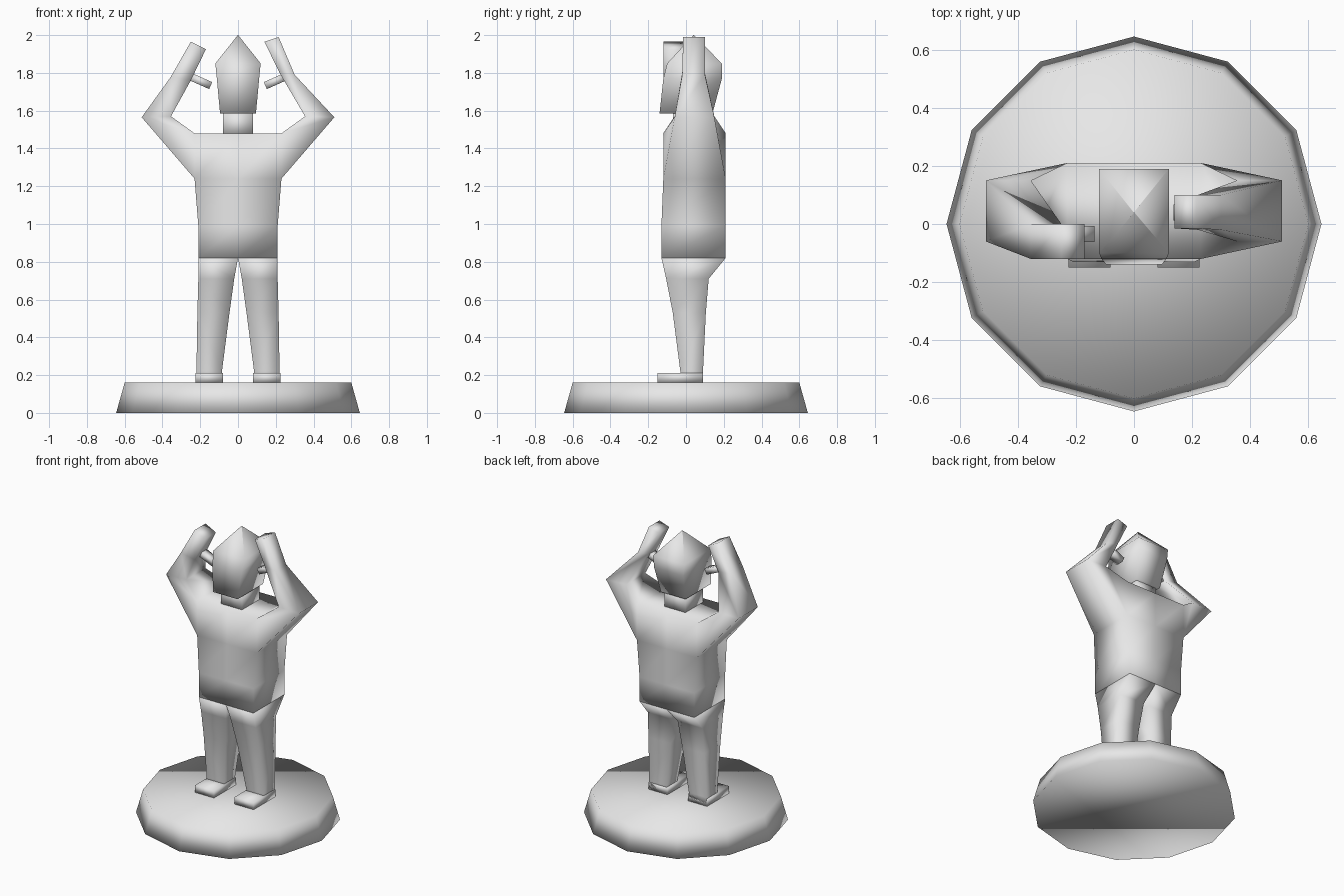
import bpy, bmesh, math
from mathutils import Matrix

cube = bpy.data.objects.get("Cube")
if cube:
    bpy.data.objects.remove(cube, do_unlink=True)

grey = bpy.data.materials.new("plain grey")
grey.use_nodes = True
GREY = (0.8, 0.8, 0.8, 1)
grey.diffuse_color = GREY
grey.node_tree.nodes["Principled BSDF"].inputs["Base Color"].default_value = GREY


def loft(bm, rings, skip=(), cap_start=True, cap_end=True):
    """Skin a list of rings; skip holds (level, side) faces to leave open."""
    rows = [[bm.verts.new(p) for p in ring] for ring in rings]
    n = len(rows[0])
    for level, (a, b) in enumerate(zip(rows, rows[1:])):
        for i in range(n):
            if (level, i) not in skip:
                j = (i + 1) % n
                bm.faces.new((a[i], a[j], b[j], b[i]))
    if cap_start:
        bm.faces.new(rows[0][::-1])
    if cap_end:
        bm.faces.new(rows[-1])


def finish(bm, name):
    """Weld, smooth and link a mesh."""
    bmesh.ops.remove_doubles(bm, verts=bm.verts, dist=0.0005)
    bmesh.ops.recalc_face_normals(bm, faces=bm.faces)
    for f in bm.faces:
        f.smooth = True
    mesh = bpy.data.meshes.new(name)
    bm.to_mesh(mesh)
    bm.free()
    mesh.materials.append(grey)
    obj = bpy.data.objects.new(name, mesh)
    bpy.context.collection.objects.link(obj)
    return obj


def rect(x0, x1, y0, y1, z):
    return [(x0, y0, z), (x1, y0, z), (x1, y1, z), (x0, y1, z)]


def make(name, rings):
    bm = bmesh.new()
    loft(bm, rings)
    return finish(bm, name)


# Twelve-sided tapered base
bm = bmesh.new()
bmesh.ops.create_cone(bm, cap_ends=True, segments=12, radius1=0.645, radius2=0.6,
                      depth=0.16, matrix=Matrix.Translation((0, 0, 0.08)))
finish(bm, "base")

# Torso and raised arms in one skin
bm = bmesh.new()
torso = [(0.21, -0.13, 0.21, 0.82), (0.21, -0.13, 0.21, 0.99),
         (0.23, -0.12, 0.21, 1.24), (0.23, -0.12, 0.21, 1.48)]
loft(bm, [[(-w, f, z), (0, f, z), (w, f, z), (w, b, z), (0, b, z), (-w, b, z)]
          for w, f, b, z in torso], skip={(2, 2), (2, 5)})

# Arm rings: inner x, inner z, outer x, outer z, front y, back y
shoulder = (0.23, 1.48, 0.23, 1.24, -0.12, 0.21)
elbow = (0.355, 1.57, 0.51, 1.565, -0.06, 0.15)
left_arm = [shoulder, elbow, (0.22, 1.80, 0.30, 1.79, -0.02, 0.10),
            (0.14, 1.965, 0.215, 1.99, -0.015, 0.10)]
right_arm = [shoulder, elbow, (0.25, 1.76, 0.355, 1.78, -0.12, 0.00),
             (0.17, 1.925, 0.25, 1.965, -0.12, 0.00)]
for side, arm in ((1, left_arm), (-1, right_arm)):
    loft(bm, [[(side * xi, f, zi), (side * xo, f, zo),
               (side * xo, b, zo), (side * xi, b, zi)]
              for xi, zi, xo, zo, f, b in arm], cap_start=False)
finish(bm, "jacket_and_arms")

# Thumbs pointing inward
for name, side, y in (("left_thumb", 1, 0.04), ("right_thumb", -1, -0.035)):
    bm = bmesh.new()
    turn = Matrix.Rotation(side * math.radians(-24), 4, 'Y')
    place = Matrix.Translation((side * 0.195, y, 1.755))
    size = Matrix.Diagonal((0.11, 0.055, 0.04, 1))
    bmesh.ops.create_cube(bm, size=1, matrix=place @ turn @ size)
    finish(bm, name)

# Legs and flat shoes
leg = [(0.085, 0.22, -0.03, 0.09, 0.16), (0.085, 0.22, -0.03, 0.09, 0.22),
       (0.045, 0.215, -0.07, 0.105, 0.53), (0.02, 0.21, -0.105, 0.12, 0.71),
       (0.0, 0.21, -0.13, 0.21, 0.82)]
for name, side in (("left", 1), ("right", -1)):
    make(name + "_leg", [rect(side * a, side * b, f, k, z) for a, b, f, k, z in leg])
    make(name + "_shoe", [rect(side * 0.08, side * 0.225, -0.15, 0.09, z)
                          for z in (0.16, 0.21)])

# Neck
make("neck", [rect(-0.08, 0.08, -0.07, 0.12, z) for z in (1.46, 1.6)])

# Pointed head
make("head", [rect(-0.095, 0.095, -0.14, 0.14, 1.585),
              rect(-0.112, 0.112, -0.12, 0.19, 1.77),
              rect(-0.12, 0.12, -0.10, 0.19, 1.85),
              rect(-0.001, 0.001, 0.039, 0.041, 2.0)])
